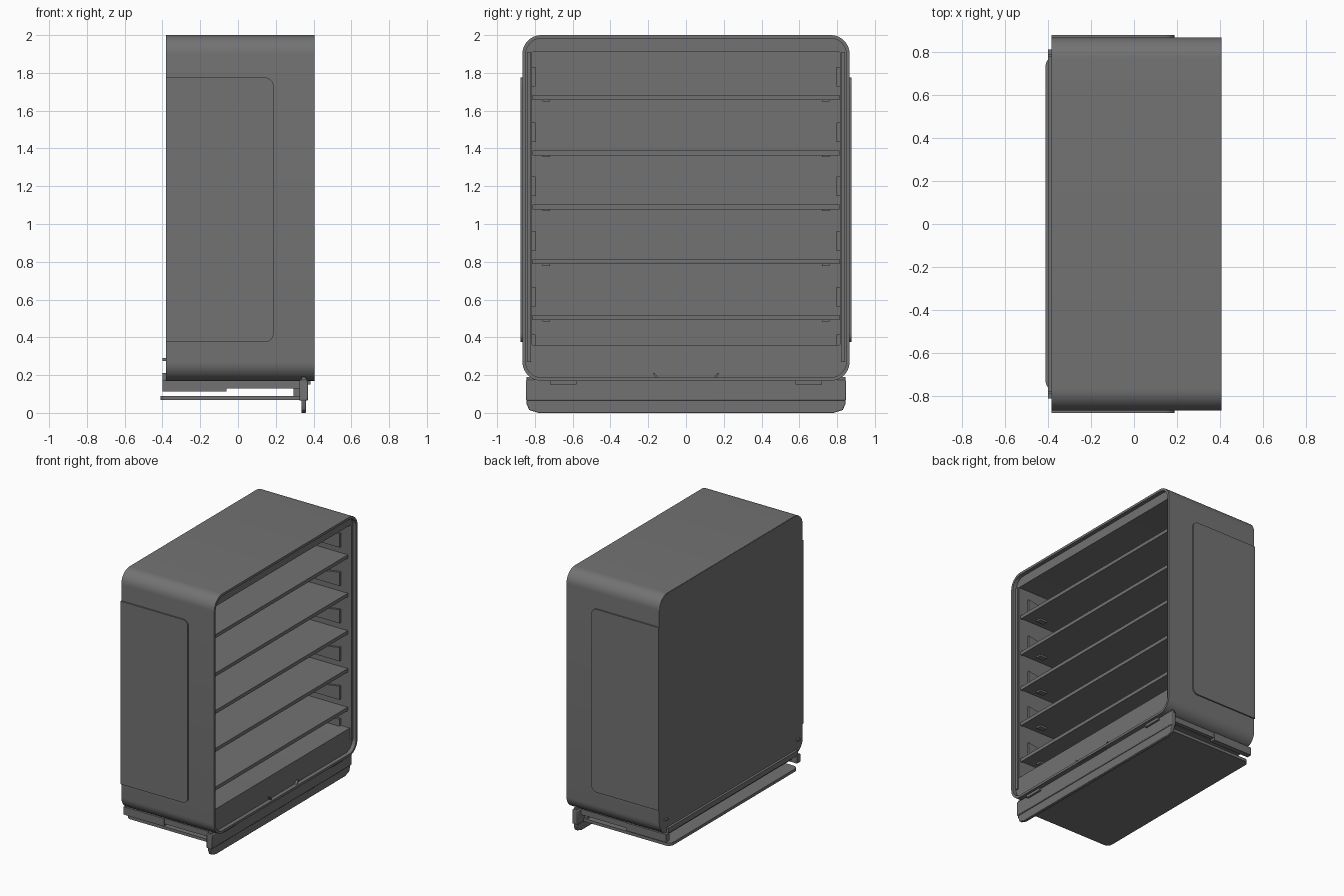
import bpy, bmesh, math
from mathutils import Vector

if "Cube" in bpy.data.objects:
    bpy.data.objects.remove(bpy.data.objects["Cube"])

grey = bpy.data.materials.new("dark grey metal")
grey.diffuse_color = (0.17, 0.17, 0.17, 1)
grey.use_nodes = True
grey.node_tree.nodes["Principled BSDF"].inputs["Base Color"].default_value = grey.diffuse_color


def finish(name, bm, bevel=0):
    bmesh.ops.recalc_face_normals(bm, faces=bm.faces)
    me = bpy.data.meshes.new(name)
    bm.to_mesh(me)
    bm.free()
    me.materials.append(grey)
    ob = bpy.data.objects.new(name, me)
    bpy.context.collection.objects.link(ob)
    if bevel:
        mod = ob.modifiers.new("bevel", 'BEVEL')
        mod.width = bevel
        mod.segments = 2
    bpy.ops.object.select_all(action='DESELECT')
    ob.select_set(True)
    bpy.context.view_layer.objects.active = ob
    bpy.ops.object.shade_smooth_by_angle(angle=math.radians(30))
    return ob


def place(axis, a, b, t):
    # profile plane is the two remaining axes, in xyz order
    return {'x': Vector((t, a, b)), 'y': Vector((a, t, b)), 'z': Vector((a, b, t))}[axis]


def prism(name, axis, pts, t0, t1, bevel=0):
    bm = bmesh.new()
    lo = [bm.verts.new(place(axis, a, b, t0)) for a, b in pts]
    hi = [bm.verts.new(place(axis, a, b, t1)) for a, b in pts]
    bm.faces.new(lo)
    bm.faces.new(hi)
    n = len(pts)
    for i in range(n):
        j = (i + 1) % n
        bm.faces.new((lo[i], lo[j], hi[j], hi[i]))
    return finish(name, bm, bevel)


def box(name, x0, x1, y0, y1, z0, z1, bevel=0):
    return prism(name, 'z', [(x0, y0), (x1, y0), (x1, y1), (x0, y1)], z0, z1, bevel)


def rounded(a0, a1, b0, b1, radii, n=10):
    # radii order: high/high, low/high, low/low, high/low
    pts = []
    for k, (sa, sb) in enumerate([(1, 1), (-1, 1), (-1, -1), (1, -1)]):
        r = max(radii[k], 0.0005)
        ca = a1 - r if sa > 0 else a0 + r
        cb = b1 - r if sb > 0 else b0 + r
        for i in range(n + 1):
            t = math.pi / 2 * (k + i / n)
            pts.append((ca + r * math.cos(t), cb + r * math.sin(t)))
    return pts


def ring(name, outer, inner, x0, x1):
    bm = bmesh.new()
    loops = [[bm.verts.new((x, a, b)) for a, b in pts]
             for pts, x in ((outer, x0), (outer, x1), (inner, x1), (inner, x0))]
    n = len(outer)
    for k in range(4):
        p, q = loops[k], loops[(k + 1) % 4]
        for i in range(n):
            j = (i + 1) % n
            bm.faces.new((p[i], p[j], q[j], q[i]))
    return finish(name, bm)


# Rounded cabinet shell, inner frame and back
outer = rounded(-0.866, 0.866, 0.17, 2.0, [0.1] * 4)
lip = rounded(-0.848, 0.848, 0.188, 1.982, [0.082] * 4)
opening = rounded(-0.815, 0.815, 0.36, 1.91, [0.004] * 4)
ring("outer_shell", outer, lip, -0.38, 0.405)
ring("inner_frame", lip, opening, -0.36, 0.375)
prism("back_panel", 'x', rounded(-0.864, 0.864, 0.172, 1.998, [0.098] * 4), -0.382, -0.355)

# Shelves with front edge and under-side clips
shelf_tops = [0.517, 0.812, 1.102, 1.388, 1.682]
for i, z in enumerate(shelf_tops):
    box(f"shelf_{i}", -0.357, 0.345, -0.813, 0.813, z - 0.02, z)
    box(f"shelf_edge_{i}", 0.345, 0.362, -0.813, 0.813, z - 0.025, z + 0.002)
    for s in (-1, 1):
        box(f"shelf_clip_{i}_{s}", 0.2, 0.26, s * 0.74 - 0.02, s * 0.74 + 0.02, z - 0.034, z - 0.02)

# Tapered side plates above each shelf
for i, z in enumerate([0.36] + shelf_tops):
    top = z + (0.055 if i == 0 else 0.15)
    low = z if i == 0 else z + 0.045
    for s in (-1, 1):
        y0, y1 = sorted((s * 0.798, s * 0.816))
        prism(f"side_plate_{i}_{s}", 'y', [(0.3, low), (0.3, top), (-0.25, low + 0.02), (-0.25, low)], y0, y1)

# Raised panels on both outer sides
for s in (-1, 1):
    y0, y1 = sorted((s * 0.86, s * 0.876))
    prism(f"side_panel_{s}", 'y', rounded(-0.382, 0.188, 0.375, 1.775, [0.045, 0, 0, 0.045]), y0, y1)
    box(f"front_post_{s}", 0.37, 0.385, *sorted((s * 0.82, s * 0.842)), 0.27, 1.91)

# Lower front pull
prism("front_pull", 'x', [(-0.175, 0.21), (-0.15, 0.168), (0.15, 0.168), (0.175, 0.21),
                          (0.165, 0.21), (0.143, 0.18), (-0.143, 0.18), (-0.165, 0.21)], 0.37, 0.392)

# Kick plate with chamfered lower corners
kick = [(-0.845, 0.19), (-0.845, 0.05), (-0.83, 0.015), (-0.78, 0.0),
        (0.78, 0.0), (0.83, 0.015), (0.845, 0.05), (0.845, 0.19)]
prism("kick_plate", 'x', kick, 0.335, 0.36, 0.004)
box("kick_plate_rib", 0.325, 0.37, -0.847, 0.847, 0.065, 0.175, 0.006)

# Under-frame and rails
box("under_frame", -0.36, 0.33, -0.76, 0.76, 0.135, 0.175)
for s in (-1, 1):
    box(f"rear_rail_{s}", -0.4, -0.06, *sorted((s * 0.77, s * 0.81)), 0.112, 0.172)
    box(f"front_rail_{s}", -0.06, 0.335, *sorted((s * 0.775, s * 0.805)), 0.13, 0.172)
    box(f"hinge_{s}", 0.36, 0.385, *sorted((s * 0.58, s * 0.72)), 0.15, 0.172)
    box(f"tray_hanger_{s}", 0.295, 0.335, *sorted((s * 0.72, s * 0.76)), 0.08, 0.14)
    box(f"back_hook_{s}", -0.4, -0.38, *sorted((s * 0.785, s * 0.81)), 0.275, 0.29)
box("rear_ledge", -0.4, -0.37, -0.78, 0.78, 0.172, 0.21)

# Bottom tray with rounded rear corners
prism("bottom_tray", 'z', rounded(-0.41, 0.335, -0.77, 0.775, [0, 0.04, 0.04, 0]), 0.068, 0.09)
